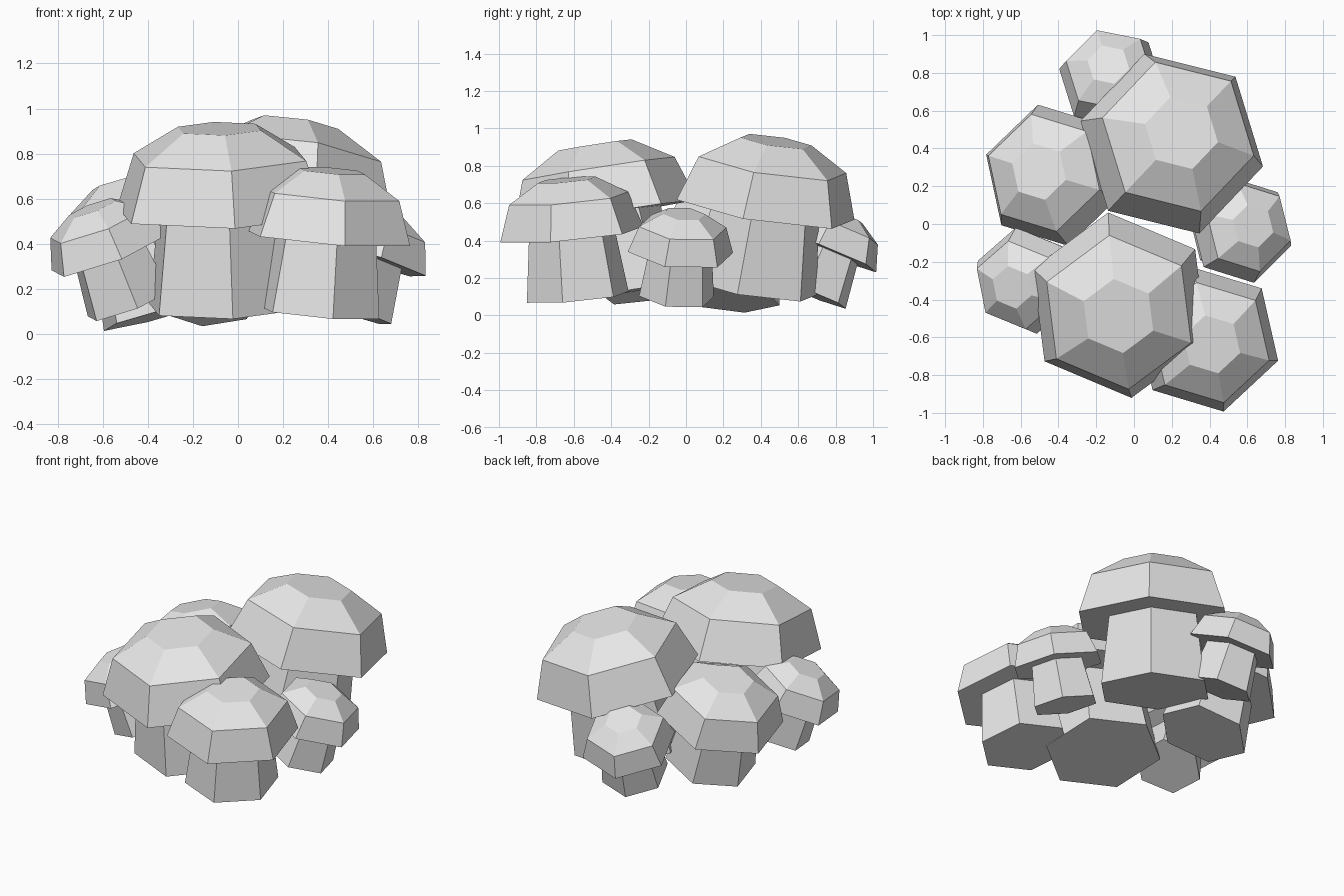
import bpy
import bmesh
import math
from mathutils import Matrix, Vector

cube = bpy.data.objects.get("Cube")
if cube:
    bpy.data.objects.remove(cube, do_unlink=True)

SIDES = 6
# (radius, height) rings on a mushroom whose cap rim has radius 1 at height 0
CAP = [(1.0, 0.0), (0.83, 0.49), (0.4, 0.745)]
STEM = [(0.71, -0.855), (0.6, 0.0)]

grey = bpy.data.materials.new("pale_grey")
grey.use_nodes = True
grey.diffuse_color = (0.8, 0.8, 0.8, 1)
grey.node_tree.nodes["Principled BSDF"].inputs["Base Color"].default_value = (0.8, 0.8, 0.8, 1)


def lathe(name, profile, matrix, close_top=True):
    """Spin a profile into a faceted solid with flat ends."""
    bm = bmesh.new()
    rings = []
    for r, h in profile:
        angles = [math.tau * i / SIDES for i in range(SIDES)]
        rings.append([bm.verts.new((r * math.cos(a), r * math.sin(a), h)) for a in angles])
    for low, high in zip(rings, rings[1:]):
        for i in range(SIDES):
            j = (i + 1) % SIDES
            bm.faces.new((low[i], low[j], high[j], high[i]))
    bm.faces.new(rings[0][::-1])
    if close_top:
        bm.faces.new(rings[-1])
    bm.transform(matrix)
    mesh = bpy.data.meshes.new(name)
    bm.to_mesh(mesh)
    bm.free()
    mesh.materials.append(grey)
    obj = bpy.data.objects.new(name, mesh)
    bpy.context.collection.objects.link(obj)
    return obj


def mushroom(name, centre, lean, radius, yaw):
    """Cap and stem around a leaning axis; centre is the middle of the cap rim."""
    axis = Vector((lean[0], lean[1], 1))
    tilt = Vector((0, 0, 1)).rotation_difference(axis).to_matrix().to_4x4()
    matrix = (Matrix.Translation(centre) @ tilt
              @ Matrix.Rotation(math.radians(yaw), 4, "Z") @ Matrix.Scale(radius, 4))
    lathe(name + "_cap", CAP, matrix)
    lathe(name + "_stem", STEM, matrix, close_top=False)


# Two large, two medium and three small mushrooms leaning outwards
mushroom("large_back", (0.20, 0.425, 0.565), (0.14, 0.155), 0.5, 46.5)
mushroom("large_front", (-0.075, -0.43, 0.543), (-0.02, -0.155), 0.5, 37)
mushroom("medium_front", (0.387, -0.61, 0.433), (0.084, -0.093), 0.395, 43)
mushroom("medium_side", (-0.428, 0.258, 0.405), (-0.27, 0.07), 0.385, 43)
mushroom("small_left", (0.565, -0.03, 0.337), (0.32, 0.09), 0.29, 44)
mushroom("small_right", (-0.57, -0.30, 0.362), (-0.38, -0.18), 0.288, 40)
mushroom("small_back", (-0.12, 0.765, 0.337), (-0.08, 0.4), 0.285, 47)
